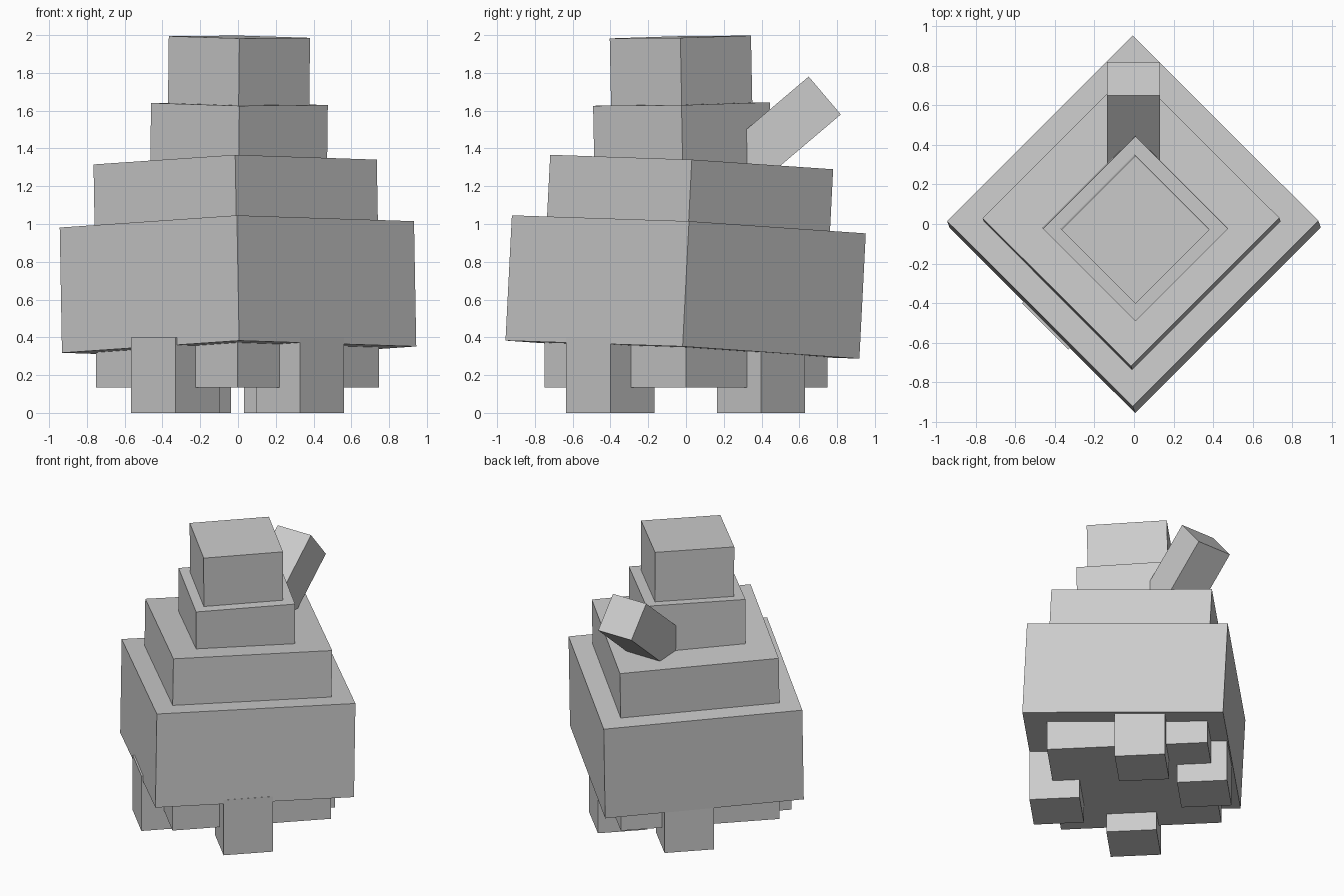
import bpy, math
from mathutils import Matrix, Vector

if "Cube" in bpy.data.objects:
    bpy.data.objects.remove(bpy.data.objects["Cube"])


def box(name, size, rot, centre):
    bpy.ops.mesh.primitive_cube_add(size=1)
    ob = bpy.context.object
    ob.name = name
    ob.matrix_world = Matrix.Translation(centre) @ rot @ Matrix.Diagonal((*size, 1))
    return ob


def diamond(name, top, half_diag, height, slope_x=0.0, slope_y=0.0):
    """Square block turned 45 degrees, hung from its top centre, slightly tilted."""
    rot = (Matrix.Rotation(math.atan(slope_y), 4, 'X')
           @ Matrix.Rotation(-math.atan(slope_x), 4, 'Y')
           @ Matrix.Rotation(math.radians(45), 4, 'Z'))
    side = half_diag * math.sqrt(2)
    centre = Vector(top) - rot.to_3x3() @ Vector((0, 0, height / 2))
    return box(name, (side, side, height), rot, centre)


# Tilted lower tiers
diamond("body", (-0.006, 0.015, 0.998), 0.938, 0.664, 0.018, -0.051)
diamond("shoulder_tier", (-0.015, 0.03, 1.328), 0.75, 0.345, 0.017, -0.051)

# Upper tiers, leaning slightly the other way
diamond("neck_tier", (0.0075, -0.024, 1.635), 0.468, 0.345, -0.012, 0.02)
diamond("head", (0.0075, -0.03, 1.99), 0.374, 0.38, -0.012, 0.02)

# Slanted block sticking out at the back
box("back_spout", (0.267, 0.56, 0.263), Matrix.Rotation(math.radians(40.3), 4, 'X'),
    (-0.002, 0.521, 1.499))

# Level base slab and four feet
diamond("base_slab", (-0.002, 0, 0.40), 0.749, 0.265)
for name, x, y in (("front_left_foot", -0.332, -0.40), ("front_right_foot", 0.328, -0.40),
                   ("back_left_foot", -0.27, 0.397), ("back_right_foot", 0.265, 0.397)):
    diamond(name, (x, y, 0.40), 0.234, 0.40)
